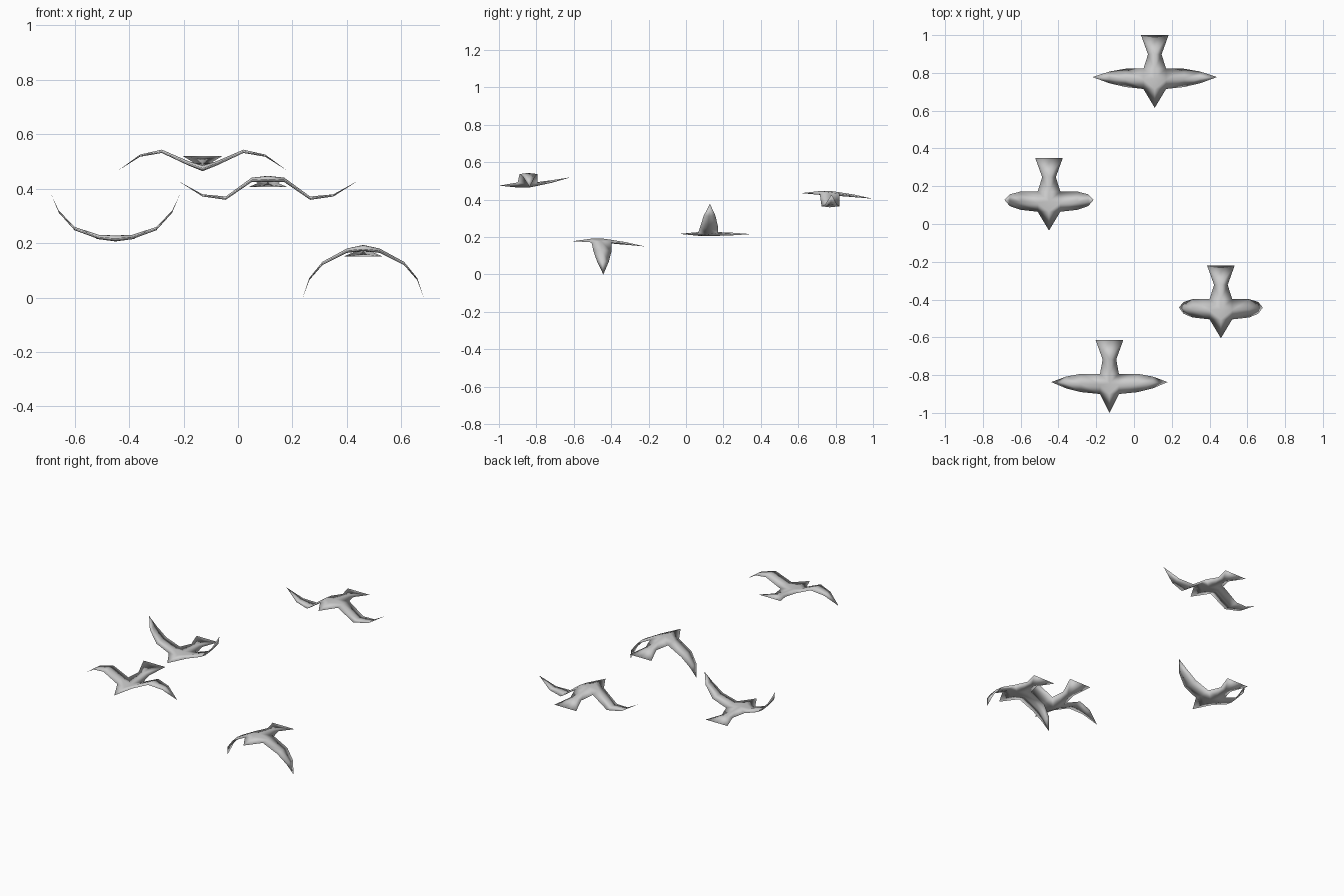
import bpy, bmesh

if "Cube" in bpy.data.objects:
    bpy.data.objects.remove(bpy.data.objects["Cube"])

grey = bpy.data.materials.new("soft grey")
grey.diffuse_color = (0.6, 0.6, 0.6, 1)
grey.use_nodes = True
grey.node_tree.nodes["Principled BSDF"].inputs["Base Color"].default_value = grey.diffuse_color

# wing outline behind the beak: (leading y, trailing y, half thickness)
CHORD = [(0.10, 0.207, 0.008), (0.11, 0.207, 0.006), (0.130, 0.192, 0.004)]


def bird(name, cx, nose_y, nose_z, body_z, wing, tail_z):
    """wing: (x, z) of root, elbow, wrist and tip; one half is built and mirrored."""
    bm = bmesh.new()

    def v(x, y, z):
        return bm.verts.new((x, y, z))

    def quad(*vs):
        bm.faces.new(vs)

    # cross-sections of the wing: leading edge, top, trailing edge, underside
    rings = []
    for (x, z), (lead, trail, t) in zip(wing, CHORD):
        mid = lead + (trail - lead) * 0.45
        rings.append((v(x, lead, z), v(x, mid, z + t), v(x, trail, z), v(x, mid, z - t)))
    tx, tz = wing[3]
    tip = v(tx, 0.163, tz)
    for a, b in zip(rings, rings[1:]):
        for i in range(4):
            j = (i + 1) % 4
            quad(a[i], a[j], b[j], b[i])
    for i in range(4):
        quad(rings[-1][i], rings[-1][(i + 1) % 4], tip)

    # centre line of the body, top and bottom
    rz = wing[0][1]
    neck_z = body_z + (tail_z - body_z) * 0.5
    nose = v(0, 0, nose_z)
    line = [(0.10, body_z, 0.010), (0.155, body_z, 0.011), (0.205, body_z * 0.8 + tail_z * 0.2, 0.010),
            (0.283, neck_z, 0.007)]
    top = [v(0, y, z + t) for y, z, t in line]
    low = [v(0, y, z - t) for y, z, t in line]
    end = v(0, 0.385, tail_z)
    neck = v(0.036, 0.283, neck_z)
    corner = v(0.073, 0.385, tail_z)
    lead, up, trail, down = rings[0]
    for mid, spine in ((up, top), (down, low)):
        quad(nose, lead, spine[0])
        quad(spine[0], lead, mid, spine[1])
        quad(spine[1], mid, trail, spine[2])
        quad(spine[2], trail, neck, spine[3])
        quad(spine[3], neck, corner, end)
    # mirror the half across the body
    geo = bmesh.ops.duplicate(bm, geom=bm.verts[:] + bm.edges[:] + bm.faces[:])["geom"]
    for e in geo:
        if isinstance(e, bmesh.types.BMVert):
            e.co.x = -e.co.x
    bmesh.ops.remove_doubles(bm, verts=bm.verts[:], dist=1e-5)
    bmesh.ops.recalc_face_normals(bm, faces=bm.faces[:])
    for f in bm.faces:
        f.smooth = True
    me = bpy.data.meshes.new(name)
    bm.to_mesh(me)
    bm.free()
    me.materials.append(grey)
    ob = bpy.data.objects.new(name, me)
    ob.location = (cx, nose_y, 0)
    bpy.context.collection.objects.link(ob)


# four birds at different moments of the wing beat
bird("bird_front", -0.13, -1.0, 0.475, 0.475,
     [(0.05, 0.492), (0.15, 0.537), (0.23, 0.521), (0.308, 0.468)], 0.52)
bird("bird_back", 0.11, 0.615, 0.435, 0.436,
     [(0.06, 0.432), (0.155, 0.365), (0.24, 0.375), (0.33, 0.428)], 0.405)
bird("bird_wings_up", -0.45, -0.035, 0.217, 0.217,
     [(0.06, 0.222), (0.15, 0.253), (0.208, 0.315), (0.236, 0.378)], 0.216)
bird("bird_wings_down", 0.46, -0.605, 0.178, 0.182,
     [(0.06, 0.172), (0.15, 0.125), (0.198, 0.068), (0.222, 0.0)], 0.15)
